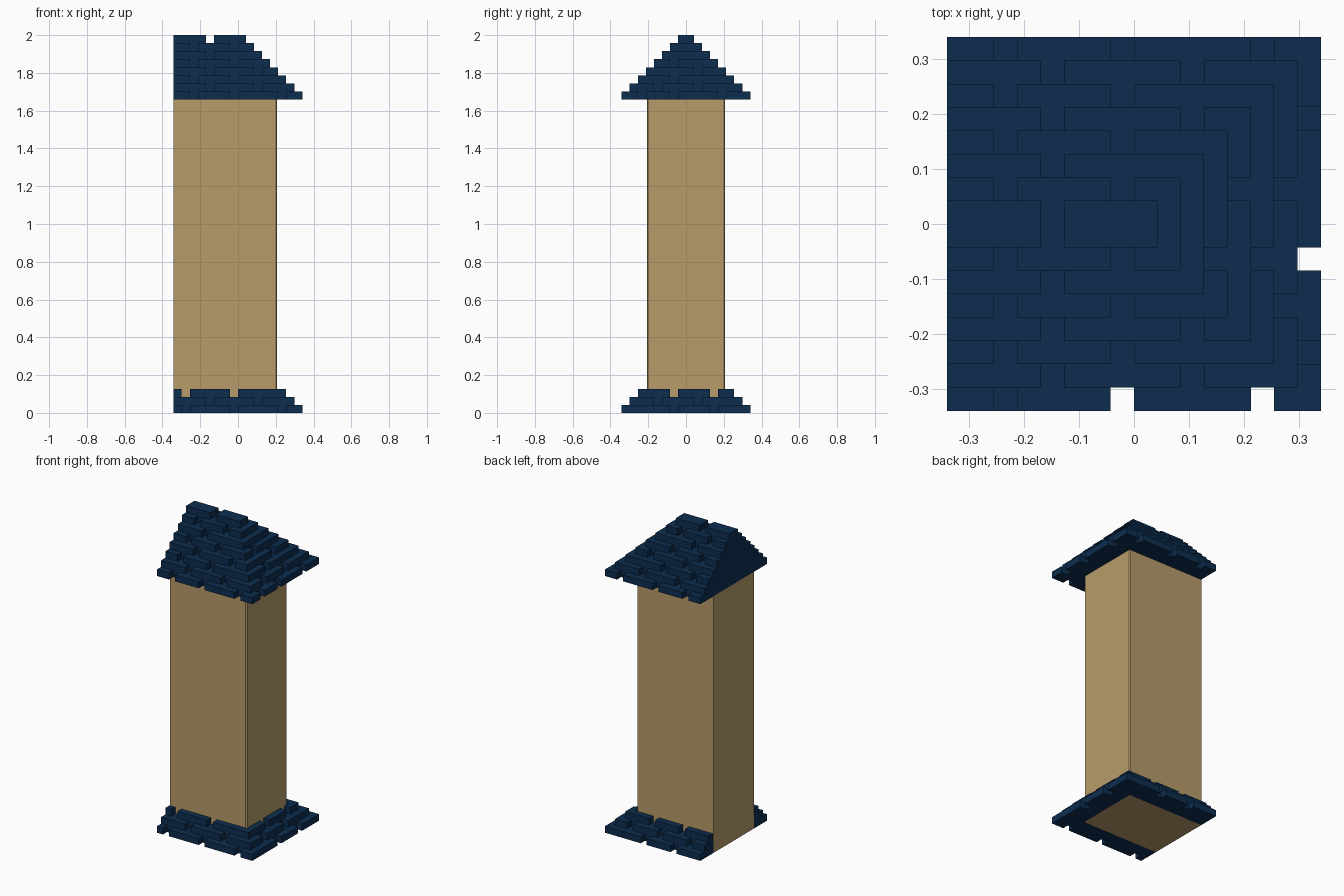
import bpy, bmesh

if "Cube" in bpy.data.objects:
    bpy.data.objects.remove(bpy.data.objects["Cube"], do_unlink=True)

U = 2 / 47  # one brick unit


def material(name, rgb):
    m = bpy.data.materials.new(name)
    m.use_nodes = True
    m.diffuse_color = (*rgb, 1)
    m.node_tree.nodes["Principled BSDF"].inputs["Base Color"].default_value = (*rgb, 1)
    return m


navy = material("navy brick", (0.004, 0.027, 0.080))
tan = material("tan plaster", (0.479, 0.332, 0.144))


def box(bm, x0, x1, y0, y1, z0, z1):
    verts = bmesh.ops.create_cube(bm, size=1)["verts"]
    for v in verts:
        v.co.x = (x1 if v.co.x > 0 else x0) * U
        v.co.y = (y1 if v.co.y > 0 else y0) * U
        v.co.z = (z1 if v.co.z > 0 else z0) * U
    return verts


def finish(bm, name, mat):
    mesh = bpy.data.meshes.new(name)
    bm.to_mesh(mesh)
    bm.free()
    mesh.materials.append(mat)
    obj = bpy.data.objects.new(name, mesh)
    bpy.context.collection.objects.link(obj)
    return obj


def spans(lo, hi, gaps):
    """Brick lengths between lo and hi, broken by one-unit gaps."""
    start = lo
    for g in gaps:
        if g > lo and g + 1 <= hi - 1:
            yield start, g
            start = g + 1
    yield start, hi


def course(bm, half, z, front, back, right):
    """One course of bricks on three sides; the -x side stays flush."""
    for a, b in spans(-8, half, [g for g in front if g + 3 <= half]):
        box(bm, a, b, -half, 1 - half, z, z + 1)
    for a, b in spans(-8, half, [g for g in back if g + 3 <= half]):
        box(bm, a, b, half - 1, half, z, z + 1)
    if half > 1:
        for a, b in spans(1 - half, half - 1, right):
            box(bm, half - 1, half, a, b, z, z + 1)


# Column shaft, flush on the -x side, slightly eased free corners
COL = 4.87
bm = bmesh.new()
box(bm, -8, COL, -COL, COL, 0, 39)
corners = [e for e in bm.edges
           if all(v.co.x > 0 for v in e.verts) and abs(e.verts[0].co.z - e.verts[1].co.z) > 1]
bmesh.ops.bevel(bm, geom=corners, offset=0.007, segments=1, affect='EDGES')
finish(bm, "column", tan)

# Stepped base, with solid strips behind the brick faces
bm = bmesh.new()
for k in range(3):
    half = 8 - k
    if k % 2 == 0:
        course(bm, half, k, (-7, -1, 5), (-4, 1), (-2, 3))
    else:
        course(bm, half, k, (-4, 2), (-6, -1, 4), (-4, 1))
    inner = half - 1
    if inner > 5:
        box(bm, -8, inner, -inner, -COL, k, k + 1)
        box(bm, -8, inner, COL, inner, k, k + 1)
        box(bm, COL, inner, -COL, COL, k, k + 1)
finish(bm, "base_bricks", navy)

# Stepped roof, hipped on three sides with a flat gable at -x
bm = bmesh.new()
for k in range(8):
    half, z = 8 - k, 39 + k
    if k % 2 == 0:
        course(bm, half, z, (-6, -1, 5), (-6, -1, 5), (-6, -2, 4))
    else:
        course(bm, half, z, (-4, 2), (-4, 2), (-4, 1))
    if half > 1:
        box(bm, -8, half - 1, 1 - half, half - 1, z, z + 1)
finish(bm, "roof_bricks", navy)
